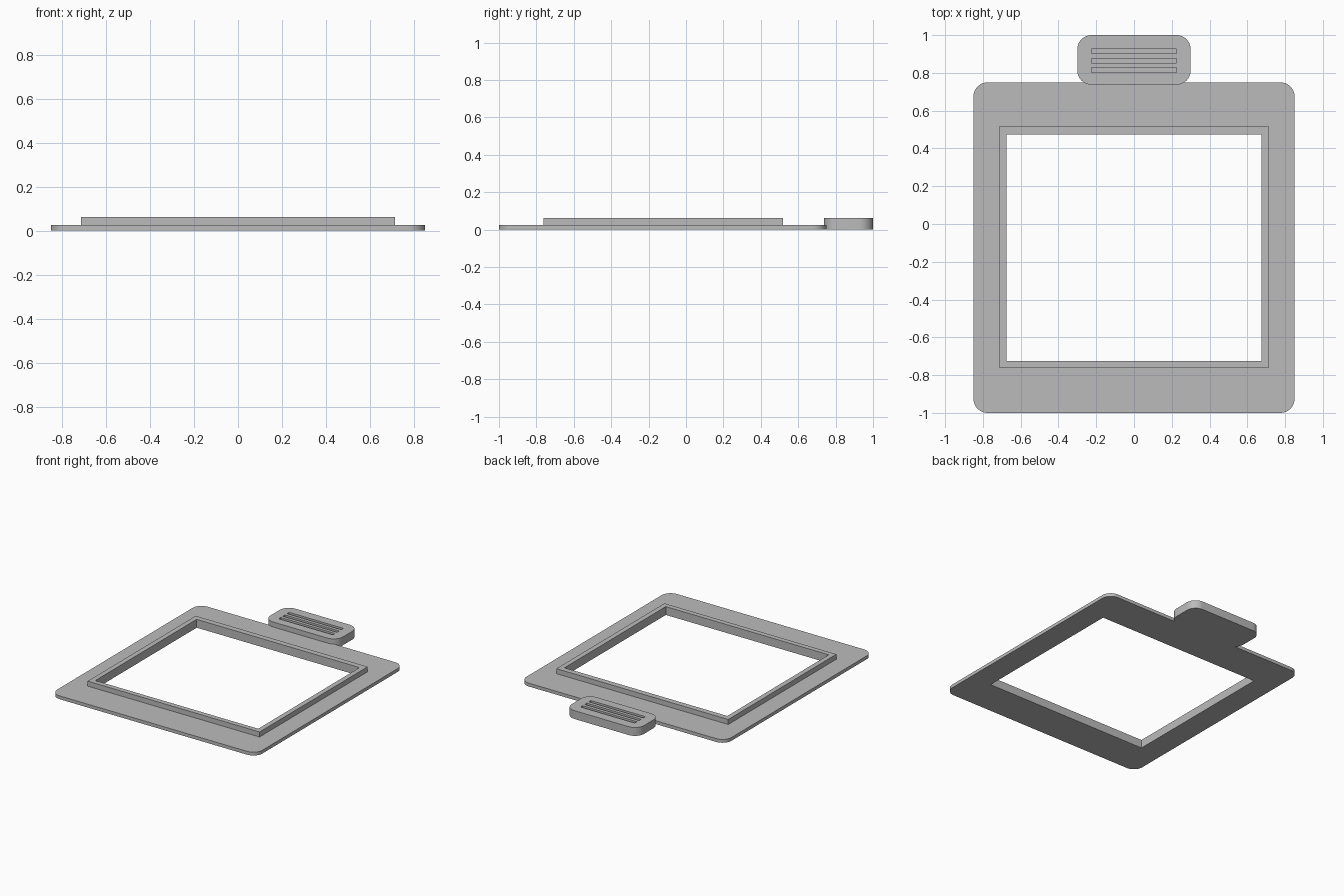
import bpy, bmesh, math
from mathutils import Vector

if "Cube" in bpy.data.objects:
    bpy.data.objects.remove(bpy.data.objects["Cube"], do_unlink=True)

grey = bpy.data.materials.new("plain grey")
grey.use_nodes = True
colour = (0.5, 0.5, 0.5, 1)
grey.diffuse_color = colour
grey.node_tree.nodes["Principled BSDF"].inputs["Base Color"].default_value = colour


def rectangle(x, y0, y1, radius=0, steps=10):
    """Outline centred on x = 0, with rounded corners if radius is given."""
    if not radius:
        return [(x, y1), (-x, y1), (-x, y0), (x, y0)]
    points = []
    corners = rectangle(x - radius, y0 + radius, y1 - radius)
    for i, (cx, cy) in enumerate(corners):
        for s in range(steps + 1):
            a = math.pi / 2 * (i + s / steps)
            points.append((cx + radius * math.cos(a), cy + radius * math.sin(a)))
    return points


def prism(name, outlines, z0, z1):
    """Extrude the area between the first outline and any holes."""
    bm = bmesh.new()
    for outline in outlines:
        verts = [bm.verts.new((x, y, z0)) for x, y in outline]
        for i, v in enumerate(verts):
            bm.edges.new((verts[i - 1], v))
    bmesh.ops.triangle_fill(bm, use_beauty=True, edges=bm.edges[:], normal=(0, 0, 1))
    top = bmesh.ops.extrude_face_region(bm, geom=bm.faces[:], use_keep_orig=True)["geom"]
    moved = [g for g in top if isinstance(g, bmesh.types.BMVert)]
    bmesh.ops.translate(bm, verts=moved, vec=Vector((0, 0, z1 - z0)))
    bmesh.ops.recalc_face_normals(bm, faces=bm.faces[:])
    mesh = bpy.data.meshes.new(name)
    bm.to_mesh(mesh)
    bm.free()
    mesh.materials.append(grey)
    obj = bpy.data.objects.new(name, mesh)
    bpy.context.collection.objects.link(obj)
    bpy.ops.object.select_all(action='DESELECT')
    obj.select_set(True)
    bpy.context.view_layer.objects.active = obj
    bpy.ops.object.shade_smooth_by_angle(angle=math.radians(30))
    return obj


plate_top, rim_top, groove_floor = 0.025, 0.0625, 0.04
opening = rectangle(0.675, -0.725, 0.475)

# Flat frame and the raised rim around its opening
prism("frame_plate", [rectangle(0.85, -1, 0.75, 0.075), opening], 0, plate_top)
prism("raised_rim", [rectangle(0.7125, -0.7625, 0.5175), opening], plate_top, rim_top)

# Pull tab with three grip grooves
tab = rectangle(0.3, 0.7375, 1, 0.075)
grooves = [rectangle(0.225, y - 0.0125, y + 0.0125) for y in (0.815, 0.865, 0.915)]
prism("tab_base", [tab], 0, groove_floor)
prism("tab_grip", [tab] + grooves, groove_floor, rim_top)
